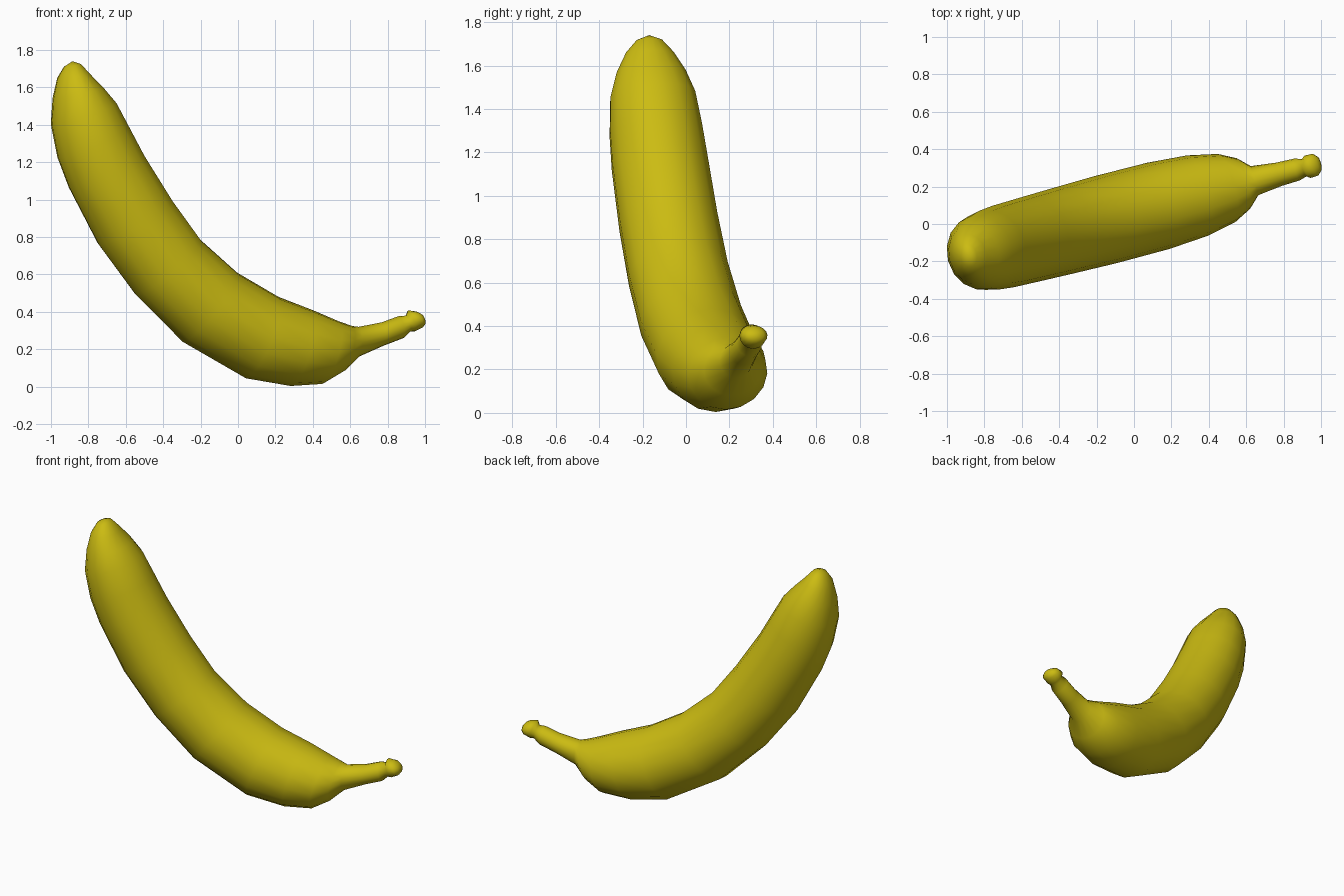
import bpy, bmesh, math
from mathutils import Vector

SIDES = 16
YAW = math.atan(0.262)          # the fruit's plane is turned about z
C, S = math.cos(YAW), math.sin(YAW)

# Sections: inner edge x, z, outer edge x, z, half width across
sections = [
    (-0.84, 1.725, -0.93, 1.71, 0.06), (-0.79, 1.67, -0.965, 1.65, 0.113),
    (-0.72, 1.60, -0.99, 1.54, 0.163), (-0.65, 1.52, -1.0, 1.40, 0.20),
    (-0.58, 1.39, -0.965, 1.22, 0.217), (-0.50, 1.24, -0.905, 1.06, 0.225),
    (-0.35, 1.0, -0.75, 0.76, 0.23), (-0.20, 0.79, -0.55, 0.49, 0.235),
    (0.0, 0.61, -0.30, 0.24, 0.24), (0.22, 0.48, 0.04, 0.045, 0.238),
    (0.40, 0.41, 0.28, 0.004, 0.222), (0.54, 0.35, 0.45, 0.015, 0.188),
    (0.61, 0.325, 0.56, 0.08, 0.14), (0.645, 0.32, 0.645, 0.16, 0.08),
    (0.77, 0.345, 0.78, 0.22, 0.064), (0.86, 0.378, 0.885, 0.26, 0.06),
    # knob at the end of the stem
    (0.90, 0.38, 0.92, 0.295, 0.048), (0.91, 0.408, 0.945, 0.295, 0.062),
    (0.955, 0.402, 0.985, 0.315, 0.06), (0.98, 0.388, 1.0, 0.335, 0.038),
]


def place(x, z):
    return Vector((x, 0.063 + 0.262 * x, z))


bm = bmesh.new()
rings = []
for xi, zi, xo, zo, half in sections:
    centre = place((xi + xo) / 2, (zi + zo) / 2)
    hx, hz = (xo - xi) / 2, (zo - zi) / 2
    u = Vector((hx * C, hx * S, hz))
    v = Vector((-S, C, 0)) * half
    rings.append([bm.verts.new(centre + u * math.cos(a) + v * math.sin(a))
                  for a in (2 * math.pi * i / SIDES for i in range(SIDES))])

# Skin between neighbouring sections
for r, q in zip(rings, rings[1:]):
    for i in range(SIDES):
        j = (i + 1) % SIDES
        bm.faces.new((r[i], r[j], q[j], q[i]))

# Rounded tip and knob end
for ring, end in ((rings[0], place(-0.885, 1.74)), (rings[-1], place(0.999, 0.365))):
    pole = bm.verts.new(end)
    for i in range(SIDES):
        bm.faces.new((ring[i], ring[(i + 1) % SIDES], pole))

bmesh.ops.recalc_face_normals(bm, faces=bm.faces)
for f in bm.faces:
    f.smooth = True
mesh = bpy.data.meshes.new("banana")
bm.to_mesh(mesh)
bm.free()

banana = bpy.data.objects.new("banana", mesh)
bpy.context.collection.objects.link(banana)
skin = bpy.data.materials.new("yellow_peel")
skin.diffuse_color = (0.6, 0.5, 0.006, 1)
mesh.materials.append(skin)
